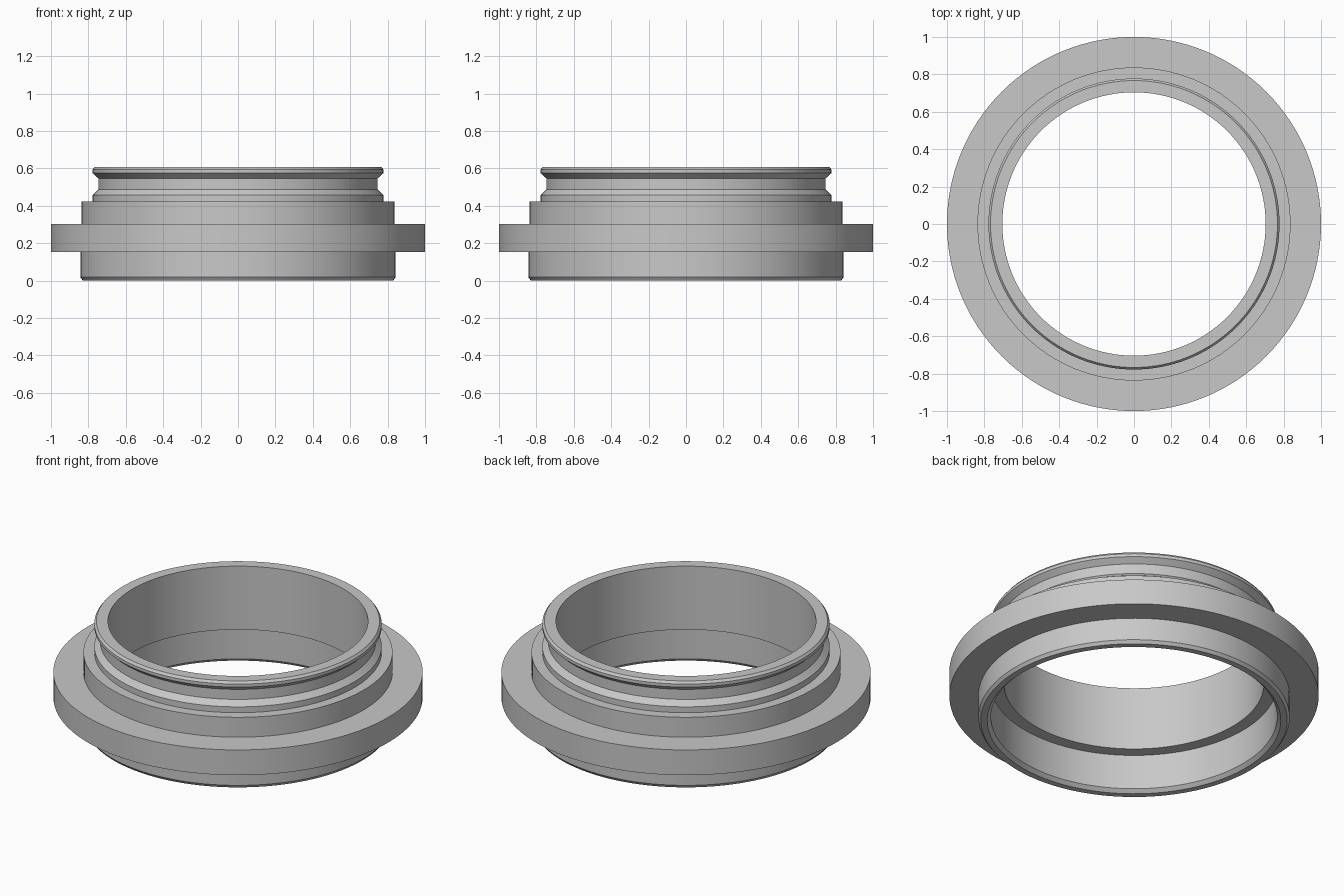
import bpy
import bmesh
import math

cube = bpy.data.objects.get("Cube")
if cube:
    bpy.data.objects.remove(cube, do_unlink=True)

# Plain grey metal
grey = bpy.data.materials.new("grey metal")
grey.use_nodes = True
colour = (0.58, 0.58, 0.58, 1)
grey.diffuse_color = colour
grey.node_tree.nodes["Principled BSDF"].inputs["Base Color"].default_value = colour


def lathe(name, profile, segments=128):
    """Turn a closed (radius, height) profile around the z axis."""
    bm = bmesh.new()
    verts = [bm.verts.new((r, 0, z)) for r, z in profile]
    edges = [bm.edges.new((a, b)) for a, b in zip(verts, verts[1:] + verts[:1])]
    bmesh.ops.spin(bm, geom=verts + edges, axis=(0, 0, 1), cent=(0, 0, 0),
                   angle=math.tau, steps=segments, use_duplicate=False)
    bmesh.ops.remove_doubles(bm, verts=bm.verts, dist=0.0001)
    bmesh.ops.recalc_face_normals(bm, faces=bm.faces)
    mesh = bpy.data.meshes.new(name)
    bm.to_mesh(mesh)
    bm.free()
    mesh.materials.append(grey)
    obj = bpy.data.objects.new(name, mesh)
    bpy.context.collection.objects.link(obj)
    bpy.ops.object.select_all(action="DESELECT")
    obj.select_set(True)
    bpy.context.view_layer.objects.active = obj
    bpy.ops.object.shade_smooth_by_angle(angle=math.radians(25))
    return obj


# Outside, bottom to top: chamfered skirt, flange, shoulder, grooved neck, lip
outside = [
    (0.83, 0), (0.843, 0.018), (0.843, 0.152),
    (1, 0.152), (1, 0.303), (0.837, 0.303), (0.837, 0.422),
    (0.778, 0.422), (0.778, 0.457), (0.747, 0.487), (0.747, 0.547),
    (0.778, 0.575), (0.778, 0.593), (0.767, 0.607),
]
# Inside, top to bottom: narrow bore, step, wide bore, chamfered mouth
bore = [
    (0.704, 0.607), (0.704, 0.228), (0.775, 0.228),
    (0.775, 0.02), (0.795, 0),
]
lathe("flanged_collar", outside + bore)
